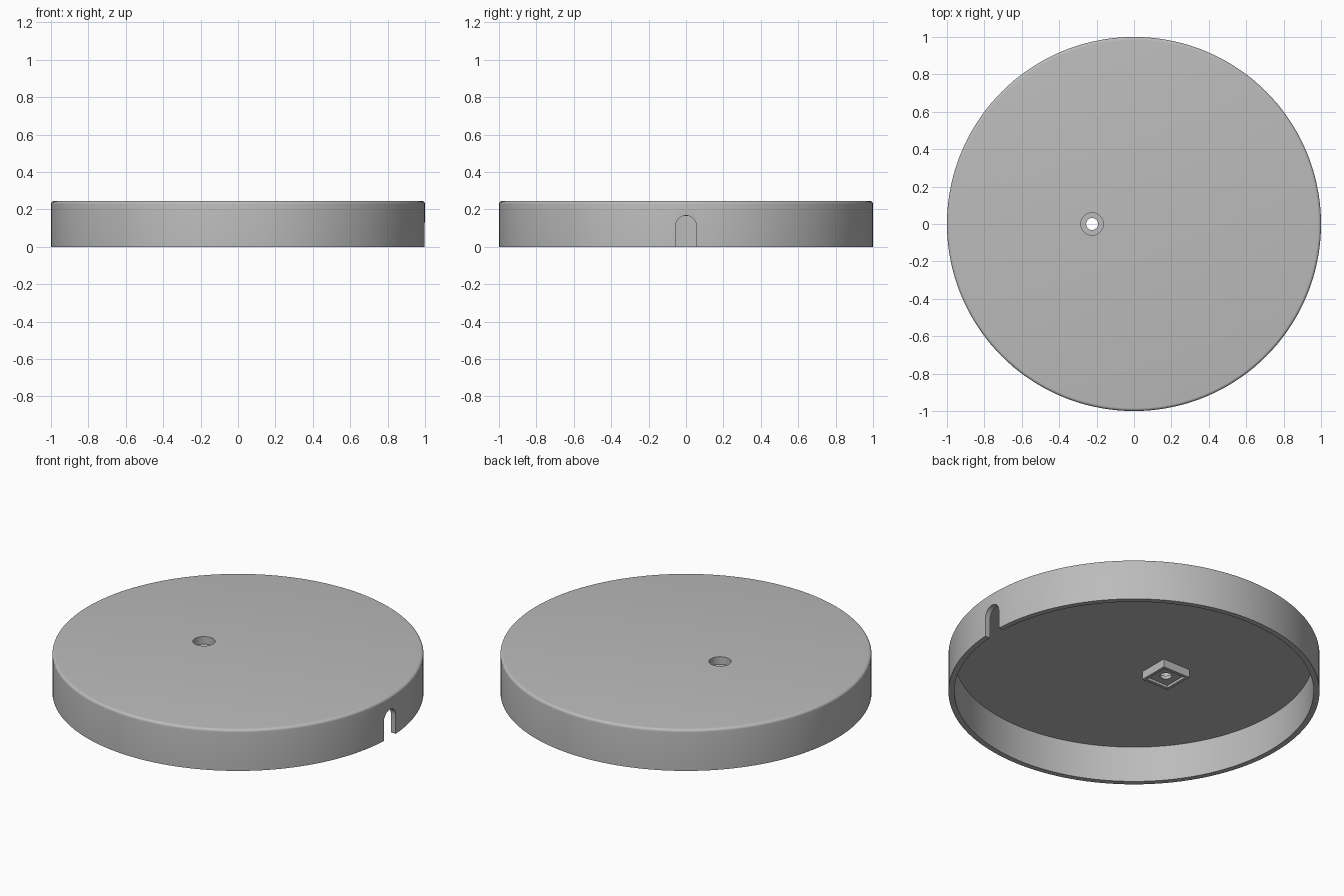
import bpy, bmesh, math
from mathutils import Matrix, Vector

old = bpy.data.objects.get("Cube")
if old:
    bpy.data.objects.remove(old, do_unlink=True)

grey = bpy.data.materials.new("plain grey")
grey.use_nodes = True
colour = (0.5, 0.5, 0.5, 1)
grey.diffuse_color = colour
grey.node_tree.nodes["Principled BSDF"].inputs["Base Color"].default_value = colour

RADIUS, HEIGHT, WALL, FILLET = 1.0, 0.245, 0.032, 0.016
HOLE_X = -0.224
BOSS_BOTTOM = 0.165


def finish(name, bm):
    bmesh.ops.recalc_face_normals(bm, faces=bm.faces)
    mesh = bpy.data.meshes.new(name)
    bm.to_mesh(mesh)
    bm.free()
    mesh.materials.append(grey)
    obj = bpy.data.objects.new(name, mesh)
    bpy.context.collection.objects.link(obj)
    return obj


def box(name, size, z0, z1, x=HOLE_X):
    bm = bmesh.new()
    matrix = Matrix.Translation((x, 0, (z0 + z1) / 2)) @ Matrix.Diagonal((size, size, z1 - z0, 1))
    bmesh.ops.create_cube(bm, size=1, matrix=matrix)
    return finish(name, bm)


def cylinder(name, radius, z0, z1):
    bm = bmesh.new()
    bmesh.ops.create_cone(bm, cap_ends=True, segments=48, radius1=radius, radius2=radius,
                          depth=z1 - z0, matrix=Matrix.Translation((HOLE_X, 0, (z0 + z1) / 2)))
    return finish(name, bm)


def combine(target, tool, operation):
    tool.hide_render = True
    mod = target.modifiers.new(tool.name, "BOOLEAN")
    mod.operation, mod.object, mod.solver = operation, tool, "EXACT"
    bpy.context.view_layer.objects.active = target
    bpy.ops.object.modifier_apply(modifier=mod.name)
    bpy.data.objects.remove(tool, do_unlink=True)


# Hollow round lid with a rounded upper rim, turned from its profile
inner = RADIUS - WALL
profile = [(0, HEIGHT - WALL), (inner, HEIGHT - WALL), (inner, 0), (RADIUS, 0)]
for i in range(6):
    a = math.radians(90) * i / 5
    profile.append((RADIUS - FILLET + FILLET * math.cos(a),
                    HEIGHT - FILLET + FILLET * math.sin(a)))
profile.append((0, HEIGHT))
bm = bmesh.new()
verts = [bm.verts.new((r, 0, z)) for r, z in profile]
edges = [bm.edges.new(pair) for pair in zip(verts, verts[1:])]
bmesh.ops.spin(bm, geom=verts + edges, cent=(0, 0, 0), axis=(0, 0, 1),
               angle=math.tau, steps=144, use_merge=True)
bmesh.ops.remove_doubles(bm, verts=bm.verts, dist=1e-5)
lid = finish("round_lid", bm)

# Square boss under the top, with a recessed screw hole and a square pocket
combine(lid, box("screw_boss", 0.18, BOSS_BOTTOM, HEIGHT - WALL / 2), "UNION")
combine(lid, cylinder("head_recess", 0.06, 0.2, 0.3), "DIFFERENCE")
combine(lid, box("nut_pocket", 0.145, 0.1, 0.18), "DIFFERENCE")
combine(lid, cylinder("screw_hole", 0.032, 0.1, 0.3), "DIFFERENCE")

# Arched cable slot through the side wall
SLOT_R, SLOT_TOP = 0.056, 0.167
outline = [(-SLOT_R, -0.1)]
for i in range(25):
    a = math.pi * (1 - i / 24)
    outline.append((SLOT_R * math.cos(a), SLOT_TOP - SLOT_R + SLOT_R * math.sin(a)))
outline.append((SLOT_R, -0.1))
bm = bmesh.new()
face = bm.faces.new([bm.verts.new((0.8, y, z)) for y, z in outline])
moved = bmesh.ops.extrude_face_region(bm, geom=[face])["geom"]
bmesh.ops.translate(bm, vec=Vector((0.4, 0, 0)),
                    verts=[v for v in moved if isinstance(v, bmesh.types.BMVert)])
combine(lid, finish("cable_slot", bm), "DIFFERENCE")

# Smooth curves, crisp edges
bpy.ops.object.select_all(action="DESELECT")
lid.select_set(True)
bpy.context.view_layer.objects.active = lid
bpy.ops.object.shade_smooth_by_angle(angle=math.radians(30))
